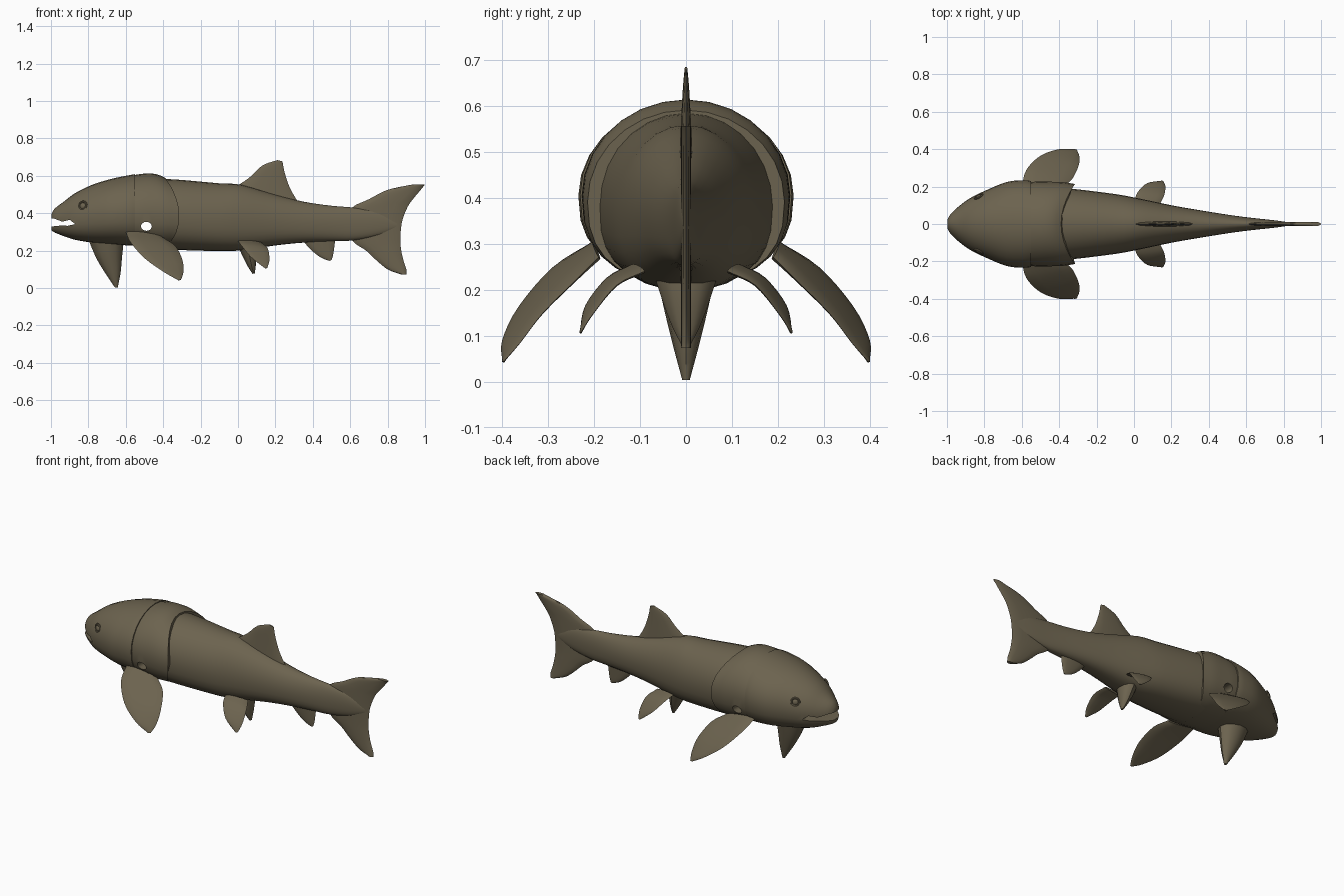
import bpy, bmesh
from math import sin, cos, pi, radians
from mathutils import Vector

cube = bpy.data.objects.get("Cube")
if cube:
    bpy.data.objects.remove(cube)

skin = bpy.data.materials.new("olive_brown_skin")
skin.use_nodes = True
COLOR = (0.15, 0.125, 0.078, 1)
skin.diffuse_color = COLOR
bsdf = skin.node_tree.nodes["Principled BSDF"]
bsdf.inputs["Base Color"].default_value = COLOR
bsdf.inputs["Roughness"].default_value = 0.8


def resample(rows, steps):
    """Smooth curve through rows of any width."""
    pts = [Vector(r) for r in rows]
    pts = [2 * pts[0] - pts[1]] + pts + [2 * pts[-1] - pts[-2]]
    out = []
    for a, b, c, d in zip(pts, pts[1:], pts[2:], pts[3:]):
        for i in range(steps):
            t = i / steps
            out.append(b + (c - a) * (t / 2) + (2 * a - 5 * b + 4 * c - d) * (t * t / 2)
                       + (3 * b - a - 3 * c + d) * (t ** 3 / 2))
    return out + [pts[-2]]


def finish(obj, angle=35):
    obj.data.materials.clear()
    obj.data.materials.append(skin)
    bpy.ops.object.select_all(action="DESELECT")
    obj.select_set(True)
    bpy.context.view_layer.objects.active = obj
    bpy.ops.object.shade_smooth_by_angle(angle=radians(angle))
    return obj


def loft(name, rings):
    """Closed skin over a row of rings."""
    bm = bmesh.new()
    rows = [[bm.verts.new(p) for p in ring] for ring in rings]
    n = len(rows[0])
    for r, s in zip(rows, rows[1:]):
        for i in range(n):
            j = (i + 1) % n
            bm.faces.new((r[i], r[j], s[j], s[i]))
    bm.faces.new(rows[0][::-1])
    bm.faces.new(rows[-1])
    bmesh.ops.recalc_face_normals(bm, faces=bm.faces)
    mesh = bpy.data.meshes.new(name)
    bm.to_mesh(mesh)
    bm.free()
    obj = bpy.data.objects.new(name, mesh)
    bpy.context.collection.objects.link(obj)
    return finish(obj)


def body(name, rows, front_bow=0, rear_bow=0, sides=28):
    """Rows are x, half width, top, bottom; bows push the side of an end rim back."""
    stations = resample(rows, 3)
    rings = []
    for k, (x, w, top, low) in enumerate(stations):
        f = k / (len(stations) - 1)
        mid = low + (top - low) * 0.47
        ring = []
        for i in range(sides):
            a = 2 * pi * i / sides
            c, s = cos(a), sin(a)
            power = 1 if s > 0 else 0.8
            y = w * abs(c) ** power * (1 if c > 0 else -1)
            z = mid + (s * (top - mid) if s > 0 else -abs(s) ** power * (mid - low))
            bow = front_bow * (1 - f) + rear_bow * f ** 2
            ring.append((x + bow * (1 - s * s), y, z))
        rings.append(ring)
    return loft(name, rings)


def fin(name, lead, trail, thick, tip_thick=0.006, side=1, sides=12):
    """Lens-shaped plate between a leading and a trailing edge, root first."""
    def edge(e):
        return resample([(p[0], p[1] * side, p[2]) if len(p) == 3 else (p[0], 0, p[1])
                         for p in e], 4)
    lead, trail = edge(lead), edge(trail)
    rings, last = [], len(lead) - 1
    for k, (a, b) in enumerate(zip(lead, trail)):
        i, j = max(k - 1, 0), min(k + 1, last)
        along = lead[j] + trail[j] - lead[i] - trail[i]
        normal = (b - a).cross(along).normalized()
        half = (thick + (tip_thick - thick) * k / last) / 2
        rings.append([a.lerp(b, 0.5 - cos(t) / 2) + normal * half * sin(t)
                      for t in (2 * pi * q / sides for q in range(sides))])
    return loft(name, rings)


def cut(obj, cutter):
    cutter.hide_render = True
    mod = obj.modifiers.new("cut", "BOOLEAN")
    mod.operation, mod.solver, mod.object = "DIFFERENCE", "EXACT", cutter
    bpy.context.view_layer.objects.active = obj
    bpy.ops.object.modifier_apply(modifier=mod.name)
    bpy.data.objects.remove(cutter)
    finish(obj)


# Trunk, armour collar and head shield
body("trunk", [
    (-.42, .195, .585, .21), (-.3, .185, .578, .203), (-.1, .16, .56, .198),
    (.02, .138, .552, .202), (.2, .1, .5, .228), (.35, .074, .462, .243),
    (.5, .05, .44, .25), (.62, .034, .43, .255), (.75, .02, .41, .28),
    (.85, .006, .36, .32)])
collar = body("armour_collar", [
    (-.63, .215, .585, .235), (-.55, .226, .605, .225), (-.48, .226, .613, .218),
    (-.43, .224, .607, .214), (-.39, .214, .59, .214)], 0.02, 0.075)
head = body("head_shield", [
    (-.998, .025, .395, .31), (-.98, .055, .425, .297), (-.93, .1, .463, .277),
    (-.87, .142, .508, .258), (-.78, .185, .552, .243), (-.68, .225, .583, .234),
    (-.59, .234, .602, .228), (-.55, .23, .609, .226)], 0, 0)

# Mouth gap
mouth = [(-1.1, .375), (-.985, .372), (-.94, .355), (-.9, .365), (-.87, .342),
         (-.91, .333), (-.95, .334), (-1.1, .318)]
cut(head, loft("mouth_cutter", [[(x, y, z) for x, z in mouth] for y in (-.3, .3)]))

# Opening through the collar above each pectoral fin
hole = [(-.49 + .029 * cos(a), .33 + .024 * sin(a)) for a in (pi * i / 8 for i in range(16))]
cut(collar, loft("opening_cutter", [[(x, y, z) for x, z in hole] for y in (-.4, .4)]))

# Paired parts
for side, label in ((1, "left"), (-1, "right")):
    fin(label + "_pectoral_fin",
        [(-.6, .2, .3), (-.575, .29, .245), (-.5, .365, .16), (-.4, .4, .088), (-.32, .398, .042)],
        [(-.4, .19, .27), (-.335, .235, .225), (-.297, .31, .15), (-.292, .36, .085),
         (-.305, .396, .044)], 0.03, side=side)
    fin(label + "_pelvic_fin",
        [(0, .12, .25), (.02, .17, .225), (.07, .218, .165), (.145, .23, .105)],
        [(.13, .09, .24), (.16, .15, .21), (.168, .2, .15), (.157, .228, .108)],
        0.02, side=side)
    spot = Vector((-.83, .147 * side, .44))
    turn = (radians(-80 * side), 0, radians(28 * side))
    bpy.ops.mesh.primitive_torus_add(location=spot, rotation=turn, major_segments=20,
                                     minor_segments=8, major_radius=.022, minor_radius=.006)
    bpy.context.object.name = label + "_eye_rim"
    finish(bpy.context.object)
    bpy.ops.mesh.primitive_uv_sphere_add(location=spot, rotation=turn, segments=16,
                                         ring_count=8, radius=.017)
    bpy.context.object.name = label + "_eye"
    bpy.context.object.scale.z = 0.5
    finish(bpy.context.object)

# Fins on the middle line
fin("dorsal_fin", [(-.03, .53), (.06, .59), (.13, .655), (.21, .684)],
    [(.34, .43), (.28, .53), (.25, .615), (.238, .677)], 0.03)
fin("anal_fin", [(.34, .26), (.39, .205), (.44, .165), (.488, .145)],
    [(.52, .26), (.515, .22), (.508, .175), (.5, .15)], 0.03)
fin("throat_fin", [(-.8, .26), (-.76, .165), (-.71, .08), (-.658, .003)],
    [(-.61, .26), (-.62, .165), (-.628, .08), (-.643, .003)], 0.14, 0.016)
fin("belly_fin", [(-.01, .25), (.02, .18), (.05, .12), (.078, .076)],
    [(.1, .25), (.1, .18), (.095, .12), (.09, .078)], 0.15, 0.016)

# Tail, swept from the upper lobe to the lower lobe
tail = [(.555, .94, 1), (.525, .8, .977), (.475, .7, .935), (.43, .61, .905),
        (.35, .58, .876), (.255, .61, .868), (.2, .685, .873), (.15, .738, .884),
        (.1, .8, .9), (.073, .87, .9)]
fin("tail_fin", [(f, z) for z, f, r in tail], [(r, z) for z, f, r in tail], 0.022, 0.022)
